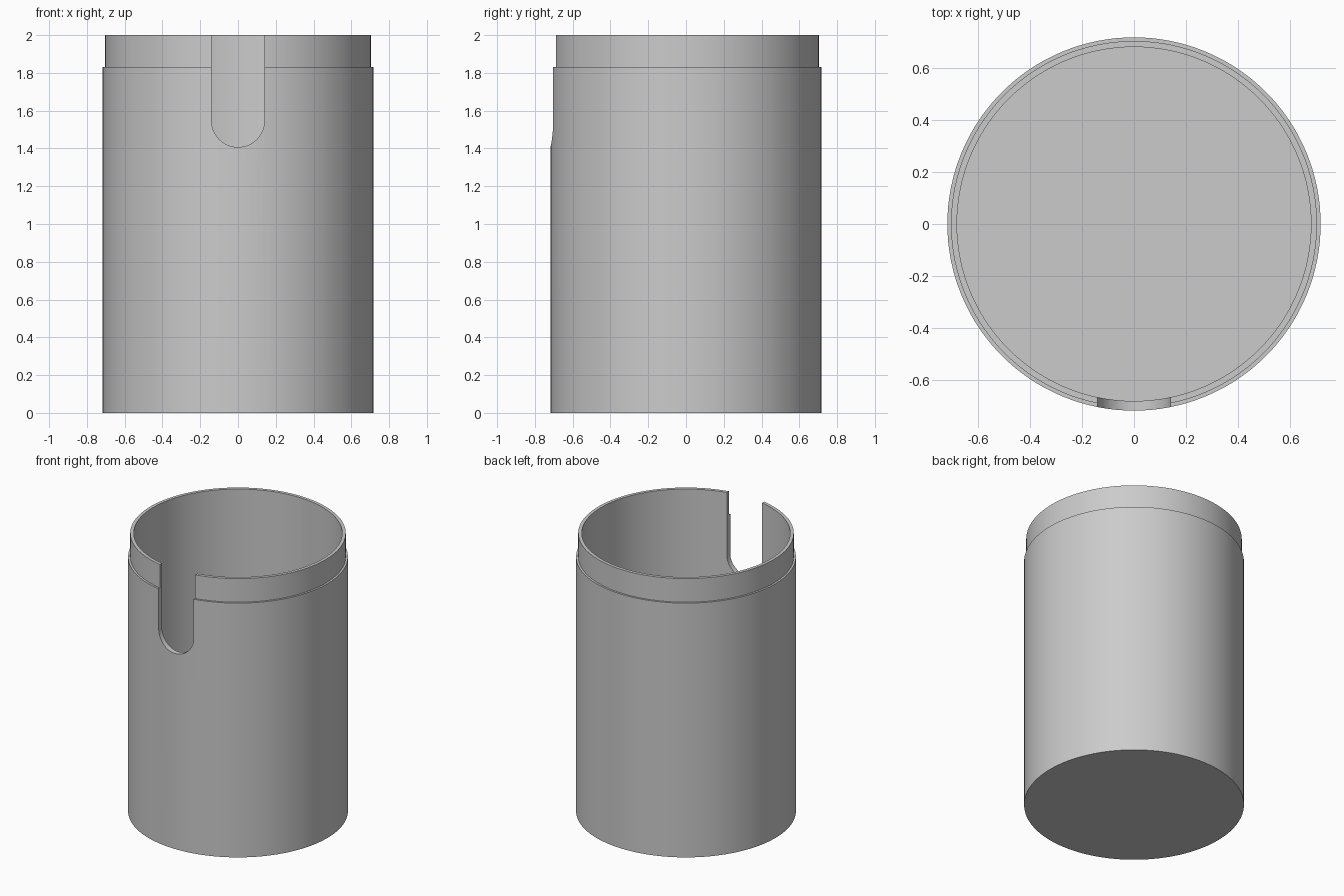
import bpy, bmesh, math
from mathutils import Vector

cube = bpy.data.objects.get("Cube")
if cube:
    bpy.data.objects.remove(cube, do_unlink=True)

OUTER, LIP, INNER = 0.717, 0.703, 0.68
HEIGHT, STEP, FLOOR = 2.0, 1.83, 0.04
SLOT_R, SLOT_Z = 0.14, 1.547
SEGMENTS = 128


def make_object(name, bm):
    bmesh.ops.recalc_face_normals(bm, faces=bm.faces)
    mesh = bpy.data.meshes.new(name)
    bm.to_mesh(mesh)
    bm.free()
    obj = bpy.data.objects.new(name, mesh)
    bpy.context.collection.objects.link(obj)
    return obj


def lathe(name, profile):
    bm = bmesh.new()
    verts = [bm.verts.new((r, 0, z)) for r, z in profile]
    edges = [bm.edges.new(pair) for pair in zip(verts, verts[1:])]
    bmesh.ops.spin(bm, geom=verts + edges, cent=(0, 0, 0), axis=(0, 0, 1),
                   angle=math.tau, steps=SEGMENTS, use_duplicate=False)
    bmesh.ops.remove_doubles(bm, verts=bm.verts, dist=1e-4)
    return make_object(name, bm)


# Grey plastic
grey = bpy.data.materials.new("grey")
grey.use_nodes = True
colour = (0.6, 0.6, 0.6, 1)
grey.diffuse_color = colour
grey.node_tree.nodes["Principled BSDF"].inputs["Base Color"].default_value = colour

# Cup with a thin stepped lip around the rim
cup = lathe("cup", [(0, 0), (OUTER, 0), (OUTER, STEP), (LIP, STEP),
                    (LIP, HEIGHT), (INNER, HEIGHT), (INNER, FLOOR), (0, FLOOR)])
cup.data.materials.append(grey)

# Round-bottomed slot cutter through the front wall
bm = bmesh.new()
outline = [(SLOT_R, HEIGHT + 0.2), (-SLOT_R, HEIGHT + 0.2)]
for i in range(33):
    a = math.pi * (1 + i / 32)
    outline.append((SLOT_R * math.cos(a), SLOT_Z + SLOT_R * math.sin(a)))
face = bm.faces.new([bm.verts.new((x, -1, z)) for x, z in outline])
grown = bmesh.ops.extrude_face_region(bm, geom=[face], use_keep_orig=True)["geom"]
bmesh.ops.translate(bm, vec=Vector((0, 0.6, 0)),
                    verts=[g for g in grown if isinstance(g, bmesh.types.BMVert)])
cutter = make_object("slot_cutter", bm)
cutter.hide_render = True

# Cut the slot, then discard the cutter
cut = cup.modifiers.new("slot", 'BOOLEAN')
cut.operation = 'DIFFERENCE'
cut.solver = 'EXACT'
cut.object = cutter
bpy.ops.object.select_all(action='DESELECT')
cup.select_set(True)
bpy.context.view_layer.objects.active = cup
bpy.ops.object.modifier_apply(modifier=cut.name)
bpy.data.objects.remove(cutter, do_unlink=True)

bpy.ops.object.shade_smooth_by_angle(angle=math.radians(30))
